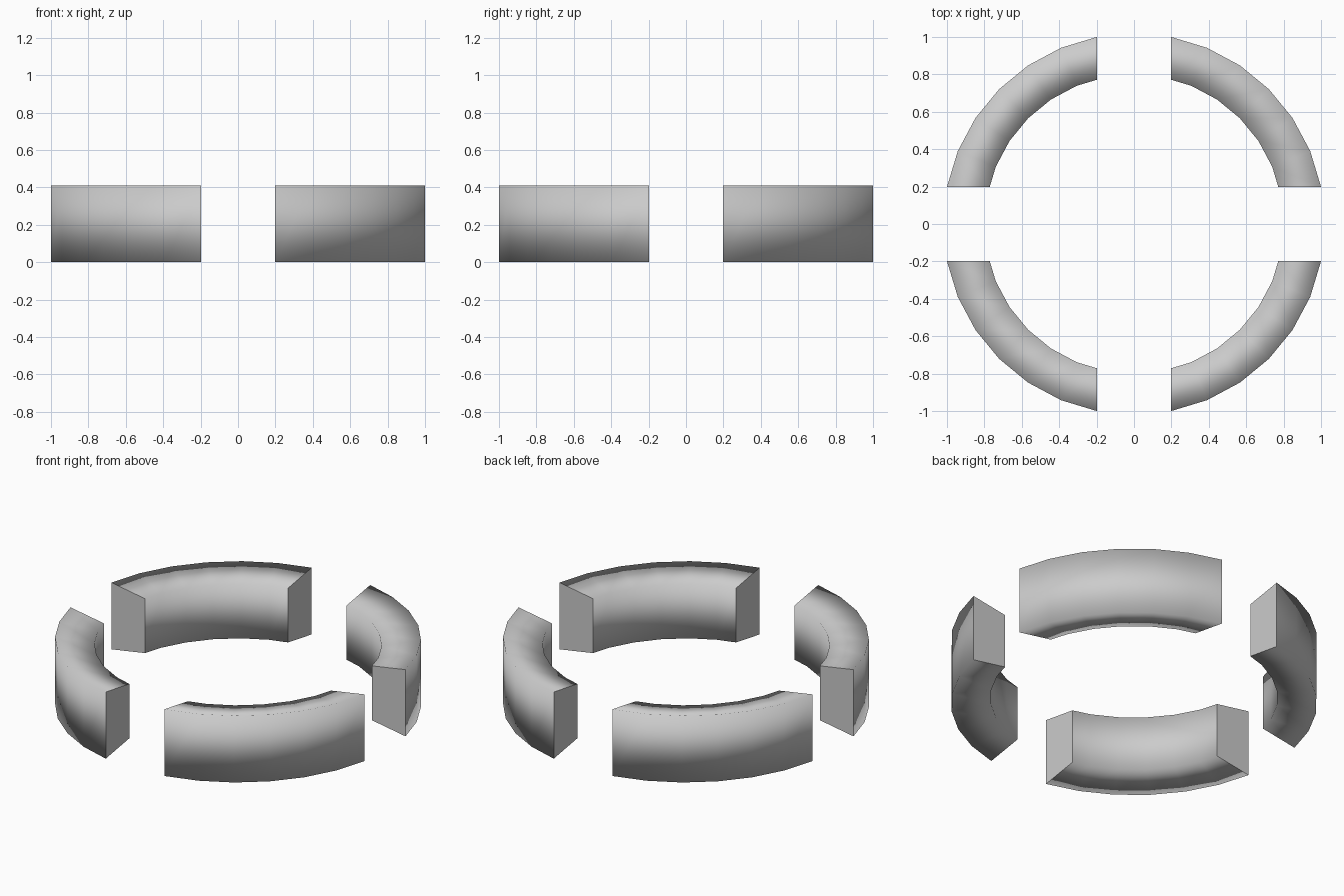
import bpy, bmesh
from math import cos, sin, radians, pi
from mathutils import Matrix

if "Cube" in bpy.data.objects:
    bpy.data.objects.remove(bpy.data.objects["Cube"])

R_OUT, R_IN = 1.0196, 0.80     # 32-sided ring radii
HEIGHT, INSET = 0.41, 0.038    # the section tapers towards the inside
GAP = 0.199                    # half width of the cross-shaped gap
IN_END = 0.771                 # inner ring where the gap cuts it


def ring_quarter(name, turn):
    bm = bmesh.new()
    rows = []
    for i in range(7):
        a = radians(11.25 * (i + 1))
        ox, oy = R_OUT * cos(a), R_OUT * sin(a)
        ix, iy = R_IN * cos(a), R_IN * sin(a)
        if i == 0:
            ix, iy = IN_END, GAP
        elif i == 6:
            ix, iy = GAP, IN_END
        section = [(ox, oy, 0), (ox, oy, HEIGHT),
                   (ix, iy, HEIGHT - INSET), (ix, iy, INSET)]
        rows.append([bm.verts.new(p) for p in section])

    # curved walls
    for a, b in zip(rows, rows[1:]):
        for k in range(4):
            n = (k + 1) % 4
            bm.faces.new((a[k], a[n], b[n], b[k])).smooth = True

    # flat cut ends with sharp borders
    for row in (rows[0], rows[-1]):
        cap = bm.faces.new(row)
        for e in cap.edges:
            e.smooth = False

    bmesh.ops.recalc_face_normals(bm, faces=bm.faces)
    bm.transform(Matrix.Rotation(turn, 4, 'Z'))
    mesh = bpy.data.meshes.new(name)
    bm.to_mesh(mesh)
    bm.free()
    bpy.context.collection.objects.link(bpy.data.objects.new(name, mesh))


# four equal ring pieces
for i, side in enumerate(("back_right", "back_left", "front_left", "front_right")):
    ring_quarter("ring_piece_" + side, i * pi / 2)
